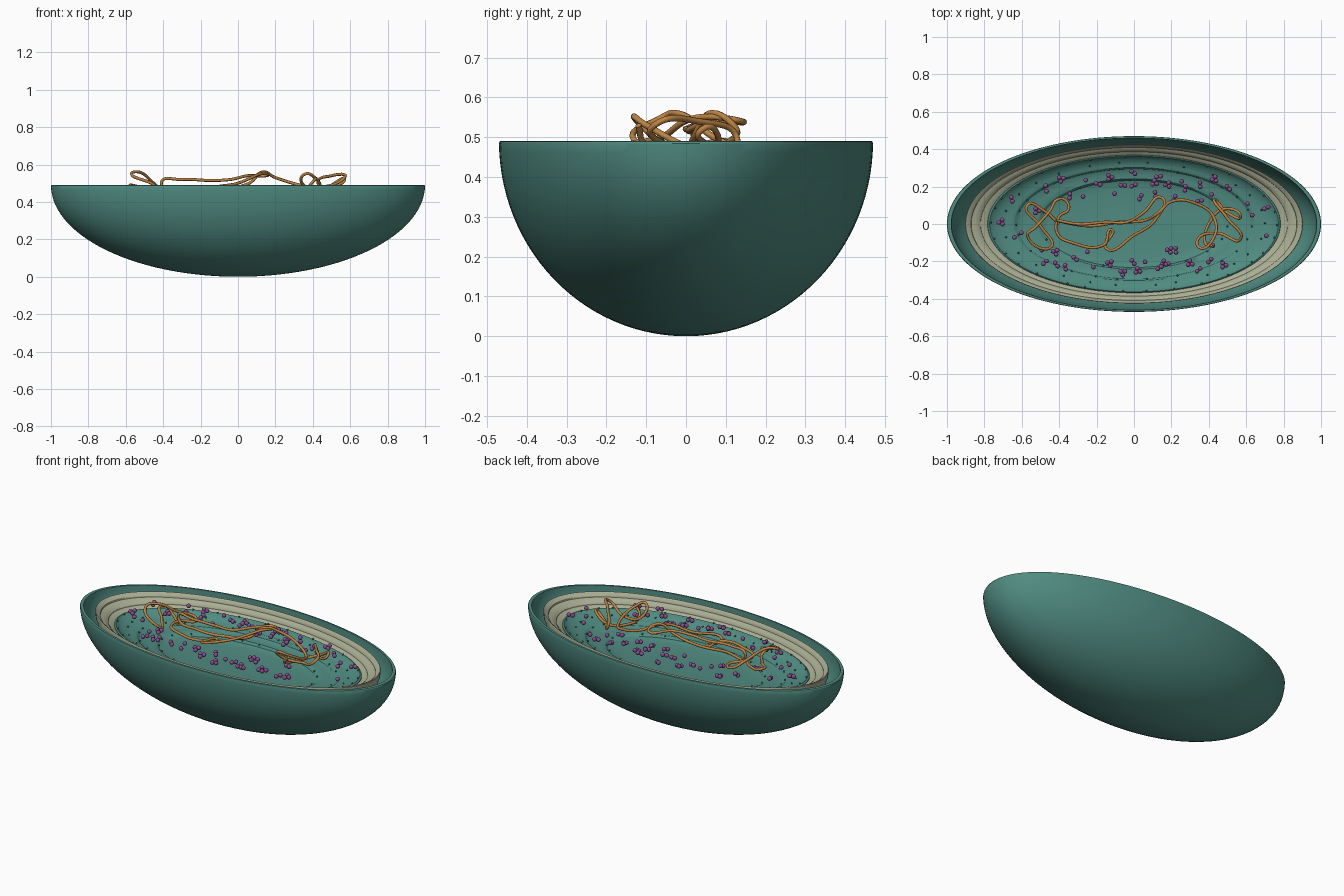
import bpy
import math
import random
from mathutils import Vector

random.seed(7)
if "Cube" in bpy.data.objects:
    bpy.data.objects.remove(bpy.data.objects["Cube"])

WIDTH = 0.47   # y radius for each unit of x radius
TOP = 0.49     # height of the cut plane


def material(name, rgb):
    m = bpy.data.materials.new(name)
    m.use_nodes = True
    m.diffuse_color = (*rgb, 1)
    m.node_tree.nodes["Principled BSDF"].inputs["Base Color"].default_value = (*rgb, 1)
    return m


teal = material("teal", (0.08, 0.26, 0.22))
beige = material("pale beige", (0.40, 0.42, 0.29))
orange = material("orange", (0.50, 0.23, 0.06))
purple = material("purple", (0.25, 0.08, 0.28))


def finish(name, verts, faces, mat, angle=30):
    me = bpy.data.meshes.new(name)
    me.from_pydata(verts, [], faces)
    me.materials.append(mat)
    ob = bpy.data.objects.new(name, me)
    bpy.context.collection.objects.link(ob)
    bpy.ops.object.select_all(action="DESELECT")
    ob.select_set(True)
    bpy.context.view_layer.objects.active = ob
    bpy.ops.object.shade_smooth_by_angle(angle=math.radians(angle))
    return ob


def oval_lathe(name, profile, mat, n=128):
    """Sweep (radius, height) points round an oval; radius 0 closes to a pole."""
    verts, faces, rings = [], [], []
    for r, z in profile:
        count = n if r > 0 else 1
        rings.append([len(verts) + i for i in range(count)])
        for i in range(count):
            a = math.tau * i / n
            verts.append((r * math.cos(a), r * WIDTH * math.sin(a), z))
    for lo, hi in zip(rings, rings[1:]):
        for i in range(n):
            j = (i + 1) % n
            if len(lo) == 1:
                faces.append((lo[0], hi[j], hi[i]))
            elif len(hi) == 1:
                faces.append((lo[i], lo[j], hi[0]))
            else:
                faces.append((lo[i], lo[j], hi[j], hi[i]))
    return finish(name, verts, faces, mat)


def bowl(radius, depth, steps=28):
    """Half ellipsoid section from the pole up to the cut plane."""
    angles = [math.pi / 2 * i / steps for i in range(steps + 1)]
    return [(radius * math.sin(a), TOP - depth * math.cos(a)) for a in angles]


# Outer shell with a thin rounded rim
outer = bowl(1.0, TOP)[:-1] + [(1.0, TOP - 0.006), (0.997, TOP - 0.001), (0.993, TOP)]
inner = [(0.98, TOP)] + bowl(0.977, 0.465)[::-1]
oval_lathe("outer_shell", outer + inner, teal)

# Pale inner wall with three broad ledges
wall = [(0.80, 0.30), (0.87, 0.36), (0.90, 0.44), (0.903, 0.474), (0.90, 0.478),
        (0.89, 0.474), (0.872, 0.46), (0.87, 0.453),
        (0.85, 0.448), (0.835, 0.442), (0.822, 0.432), (0.82, 0.426),
        (0.80, 0.422), (0.76, 0.40)]
oval_lathe("stepped_wall", wall, beige)

# Terraced inner floor, each terrace a shallow dish with a steep lip
floor = [(0.80, 0.37), (0.782, 0.416), (0.772, 0.42), (0.76, 0.41), (0.735, 0.397),
         (0.70, 0.386), (0.67, 0.38), (0.645, 0.378), (0.64, 0.376),
         (0.625, 0.362), (0.60, 0.356), (0.56, 0.352), (0.515, 0.35), (0.51, 0.348),
         (0.495, 0.336), (0.46, 0.33), (0.40, 0.326), (0.2, 0.322), (0, 0.32)]
oval_lathe("terraced_floor", floor, teal)


def balls(name, centres, radius, mat, seg=10, rows=6):
    """Many small spheres gathered in one mesh."""
    verts, faces = [], []
    for c in centres:
        base = len(verts)
        for k in range(rows + 1):
            p = math.pi * k / rows
            for i in range(seg):
                a = math.tau * i / seg
                d = Vector((math.sin(p) * math.cos(a), math.sin(p) * math.sin(a), -math.cos(p)))
                verts.append(c + d * radius)
        for k in range(rows):
            for i in range(seg):
                j = (i + 1) % seg
                lo, hi = base + k * seg, base + (k + 1) * seg
                if k == 0:
                    faces.append((lo, hi + j, hi + i))
                elif k == rows - 1:
                    faces.append((lo + i, lo + j, hi))
                else:
                    faces.append((lo + i, lo + j, hi + j, hi + i))
    return finish(name, verts, faces, mat, 80)


# Tiny beads following the terraces
beads = []
for r, z, count in ((0.765, 0.422, 30), (0.70, 0.40, 26), (0.63, 0.378, 26), (0.50, 0.35, 20)):
    for i in range(count):
        a = math.tau * (i + random.uniform(-0.2, 0.2)) / count
        beads.append(Vector((r * math.cos(a), r * WIDTH * math.sin(a), z)))
balls("edge_beads", beads, 0.005, teal, 8, 4)


def cluster(x, y):
    """One to three touching granules."""
    centre = Vector((x, y, random.uniform(0.44, 0.475)))
    spin = random.uniform(0, math.tau)
    return [centre + Vector((math.cos(t), math.sin(t), 0.3 * math.sin(t))) * 0.013
            for t in (spin + math.tau * k / 3 for k in range(random.choice((1, 2, 2, 3))))]


# Purple granules: back band, front band and the two ends, in hundredths
back = [(0, 28), (-13, 25), (13, 26), (26, 24), (43, 24), (-39, 24), (-27, 23), (-46, 20),
        (-48, 17), (-19, 22), (-6, 20), (0, 20), (11, 22), (18, 21), (28, 19), (36, 21),
        (42, 17), (50, 19), (-26, 15), (-10, 15), (4, 14), (12, 16), (21, 14), (35, 13), (-35, 15)]
front = [(-48, -14), (-42, -15), (-48, -20), (-42, -22), (-36, -23), (-31, -18), (-24, -14),
         (-21, -22), (-13, -21), (-6, -26), (0, -20), (2, -25), (6, -19), (14, -24), (16, -21),
         (19, -14), (23, -14), (18, -20), (30, -21), (35, -25), (41, -20), (48, -22), (41, -12)]
ends = [(-52, 7), (-66, 13), (62, 11), (63, 6), (71, 8), (71, -5), (-71, 1), (-65, -8), (-60, -6)]
granules = [g for x, y in back + front + ends for g in cluster(x / 100, y / 100)]
balls("granules", granules, 0.0125, purple)

# Tangled strand
path = [(-.40, .0, .46), (-.48, .07, .47), (-.57, .10, .49), (-.50, -.01, .47), (-.44, -.12, .48),
        (-.57, -.06, .55), (-.53, -.02, .56), (-.45, .07, .50), (-.41, .13, .47), (-.37, .13, .46),
        (-.35, .08, .46), (-.40, .04, .47), (-.41, -.05, .47), (-.33, -.10, .47), (-.16, -.11, .47),
        (-.12, -.03, .46), (-.15, -.13, .47), (.0, -.06, .50), (.12, .03, .55), (.15, .14, .54),
        (.05, .06, .54), (-.04, .01, .52), (-.15, .01, .515), (-.30, .0, .52), (-.41, .02, .50),
        (-.25, -.01, .47), (-.08, .01, .47), (.06, .02, .50), (.13, .06, .56), (.20, .12, .53),
        (.33, .11, .49), (.43, .03, .47), (.41, -.10, .53), (.36, -.13, .55), (.35, -.07, .49),
        (.45, -.05, .48), (.57, -.08, .53), (.50, .03, .54), (.43, .13, .49), (.50, .06, .48),
        (.57, .04, .52), (.48, .08, .48), (.40, .0, .46), (.38, -.10, .48), (.42, -.12, .53)]
curve = bpy.data.curves.new("tangled_strand", "CURVE")
curve.dimensions = "3D"
curve.bevel_depth = 0.008
curve.bevel_resolution = 2
curve.resolution_u = 8
curve.use_fill_caps = True
spline = curve.splines.new("BEZIER")
spline.bezier_points.add(len(path) - 1)
for point, co in zip(spline.bezier_points, path):
    point.co = co
    point.handle_left_type = point.handle_right_type = "AUTO"
curve.materials.append(orange)
strand = bpy.data.objects.new("tangled_strand", curve)
bpy.context.collection.objects.link(strand)
